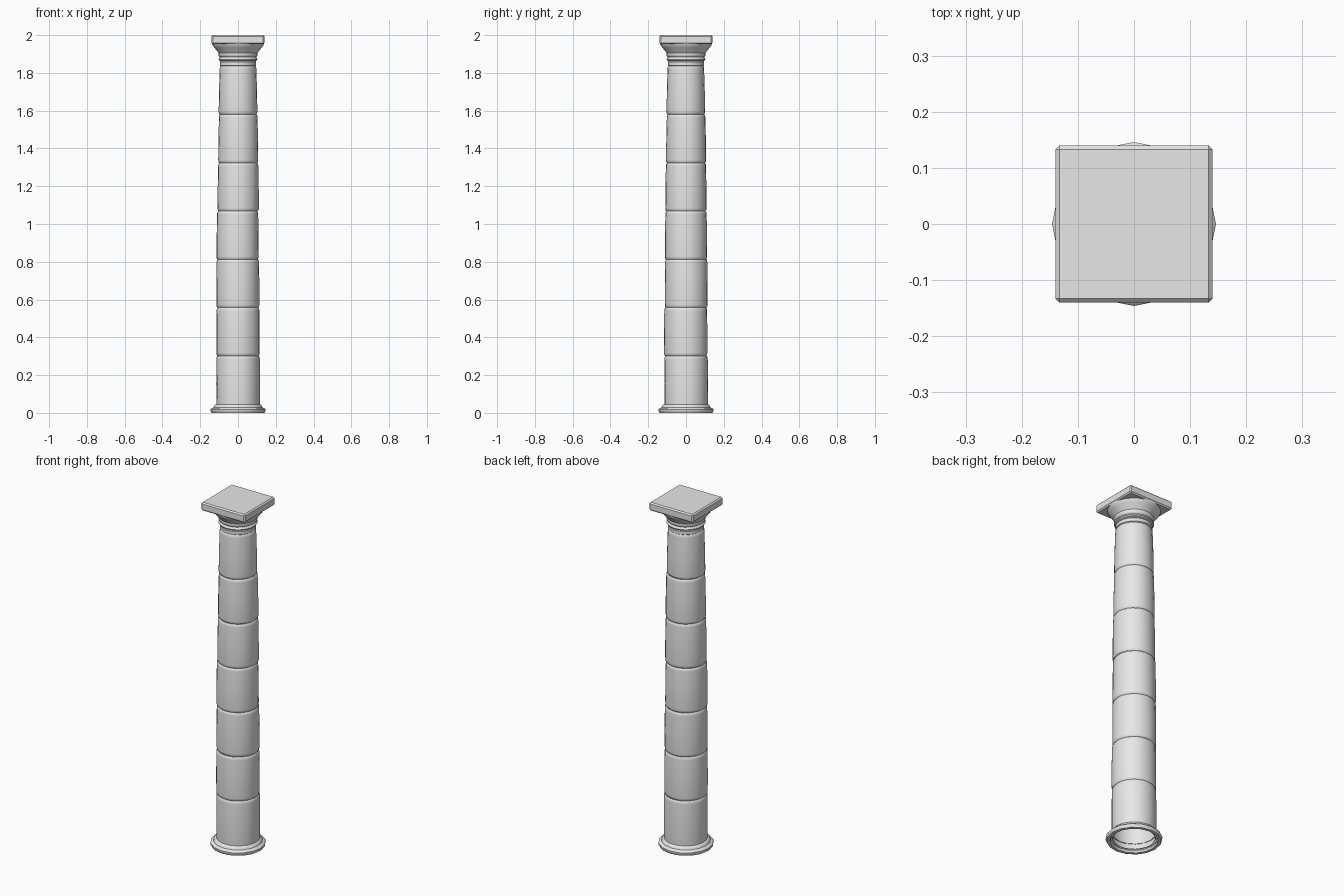
import bpy, bmesh, math, random

if "Cube" in bpy.data.objects:
    bpy.data.objects.remove(bpy.data.objects["Cube"])

random.seed(4)
SIDES = 16
stone = bpy.data.materials.new("pale stone")
stone.diffuse_color = (0.8, 0.8, 0.8, 1)
stone.use_nodes = True
stone.node_tree.nodes["Principled BSDF"].inputs["Base Color"].default_value = stone.diffuse_color


def finish(name, bm, angle=35):
    mesh = bpy.data.meshes.new(name)
    bm.to_mesh(mesh)
    bm.free()
    mesh.materials.append(stone)
    obj = bpy.data.objects.new(name, mesh)
    bpy.context.collection.objects.link(obj)
    bpy.ops.object.select_all(action='DESELECT')
    obj.select_set(True)
    bpy.context.view_layer.objects.active = obj
    bpy.ops.object.shade_smooth_by_angle(angle=math.radians(angle))
    return obj


def lathe(name, profile, sides=SIDES, centre=(0, 0), wear=0.0, angle=35):
    """Open surface of revolution from (radius, height) points, bottom to top."""
    bm = bmesh.new()
    chips = [random.uniform(-wear, wear) for _ in range(sides)]
    rings = []
    for r, z in profile:
        ring = []
        for i in range(sides):
            a = 2 * math.pi * i / sides
            ring.append(bm.verts.new((centre[0] + (r + chips[i]) * math.cos(a),
                                      centre[1] + (r + chips[i]) * math.sin(a), z)))
        rings.append(ring)
    for lo, hi in zip(rings, rings[1:]):
        for i in range(sides):
            j = (i + 1) % sides
            bm.faces.new((lo[i], lo[j], hi[j], hi[i]))
    return finish(name, bm, angle)


# Base moulding, open underneath
lathe("base_moulding", [(0.118, 0.012), (0.124, 0.004), (0.142, 0.004), (0.146, 0.010),
                        (0.146, 0.018), (0.140, 0.025), (0.130, 0.028),
                        (0.127, 0.036), (0.121, 0.043), (0.112, 0.046)])
lathe("base_foot", [(0.122, 0.012), (0.124, 0.0), (0.141, 0.0), (0.143, 0.006)])

# Shaft drums with worn, rounded joints
joints = [0.012, 0.302, 0.557, 0.812, 1.068, 1.323, 1.580, 1.838]
radii = [0.1150, 0.1145, 0.1135, 0.1120, 0.1090, 0.1060, 0.1020, 0.0965]
for k in range(7):
    z0, z1, r0, r1 = joints[k], joints[k + 1], radii[k], radii[k + 1]
    mid = (r0 + r1) / 2 + 0.0008
    lathe(f"shaft_drum_{k + 1}",
          [(r0 - 0.006, z0), (r0 - 0.001, z0 + 0.006), (r0, z0 + 0.016),
           (mid, (z0 + z1) / 2),
           (r1, z1 - 0.016), (r1 - 0.001, z1 - 0.006), (r1 - 0.006, z1)],
          sides=24, centre=(random.uniform(-0.002, 0.001), random.uniform(-0.002, 0.001)),
          wear=0.0007, angle=50)

# Neck rings and flaring capital
lathe("neck_and_capital", [(0.090, 1.836), (0.096, 1.840), (0.096, 1.858), (0.092, 1.862),
                           (0.100, 1.866), (0.103, 1.872), (0.100, 1.879),
                           (0.095, 1.883), (0.101, 1.888), (0.104, 1.896),
                           (0.103, 1.906), (0.112, 1.918), (0.125, 1.934),
                           (0.136, 1.948), (0.138, 1.957)], sides=24)

# Square top slab
bm = bmesh.new()
bmesh.ops.create_cube(bm, size=1)
for v in bm.verts:
    v.co = (v.co.x * 0.28, v.co.y * 0.28, 1.976 + v.co.z * 0.048)
bmesh.ops.bevel(bm, geom=bm.edges[:], offset=0.007, segments=1, affect='EDGES')
finish("top_slab", bm, 30)
